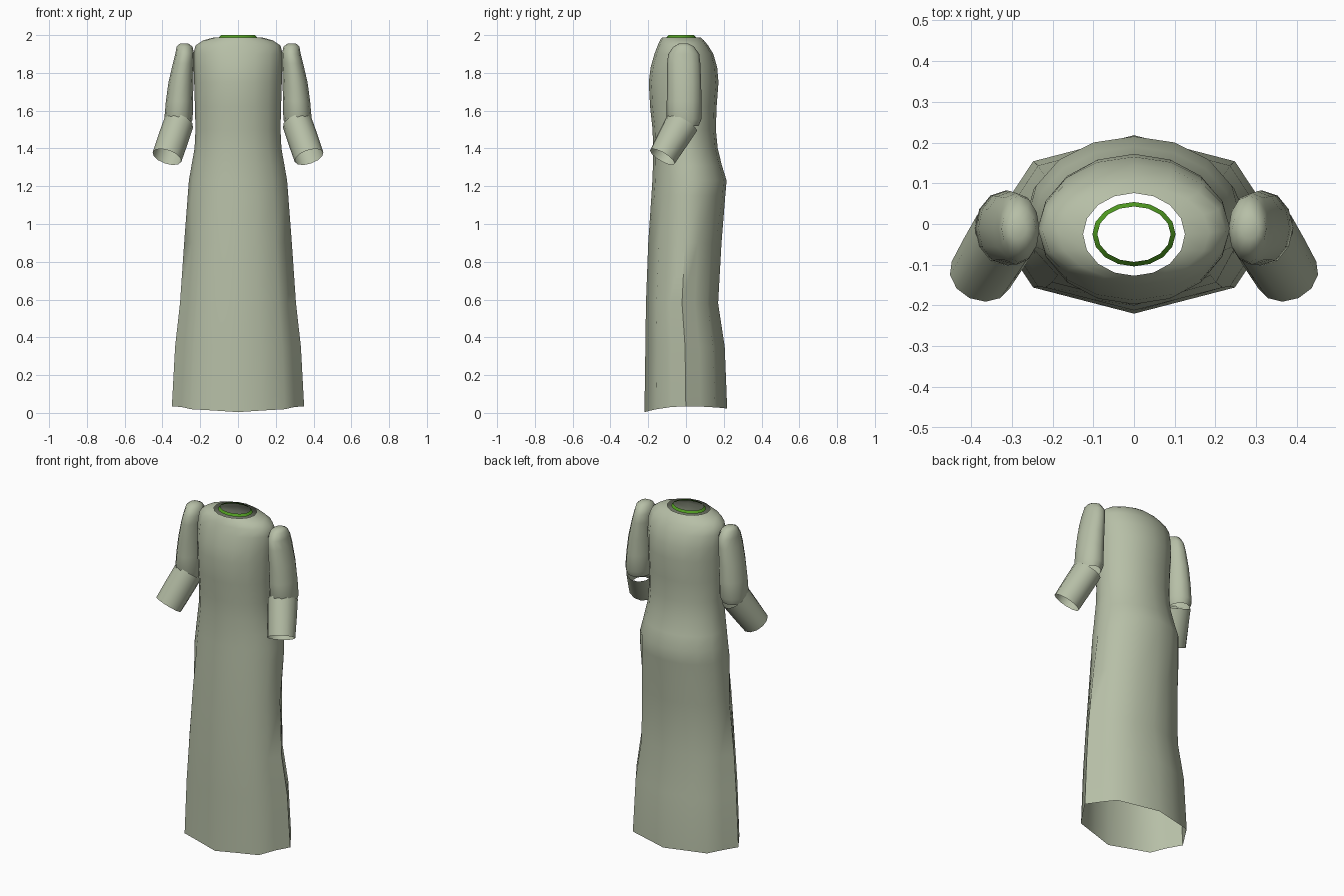
import bpy, bmesh, math
from mathutils import Vector

if "Cube" in bpy.data.objects:
    bpy.data.objects.remove(bpy.data.objects["Cube"])


def material(name, rgb):
    m = bpy.data.materials.new(name)
    m.diffuse_color = (*rgb, 1)
    m.use_nodes = True
    m.node_tree.nodes["Principled BSDF"].inputs["Base Color"].default_value = m.diffuse_color
    return m


sage = material("sage cloth", (0.47, 0.52, 0.385))
green = material("green trim", (0.08, 0.33, 0.015))


def loft(name, rings, mat, cap_start=False, angle=60):
    """Skin a list of equal-length point rings, from bottom to top."""
    bm = bmesh.new()
    vs = [[bm.verts.new(p) for p in ring] for ring in rings]
    n = len(vs[0])
    for a, b in zip(vs, vs[1:]):
        for i in range(n):
            j = (i + 1) % n
            bm.faces.new((a[i], a[j], b[j], b[i]))
    if cap_start:
        bm.faces.new(vs[0])
    bmesh.ops.recalc_face_normals(bm, faces=bm.faces)
    me = bpy.data.meshes.new(name)
    bm.to_mesh(me)
    bm.free()
    ob = bpy.data.objects.new(name, me)
    bpy.context.collection.objects.link(ob)
    me.materials.append(mat)
    bpy.context.view_layer.objects.active = ob
    ob.select_set(True)
    bpy.ops.object.shade_smooth_by_angle(angle=math.radians(angle))
    ob.select_set(False)
    return ob


def ellipse(c, u, v, n):
    c, u, v = Vector(c), Vector(u), Vector(v)
    return [c + u * math.cos(2 * math.pi * i / n) + v * math.sin(2 * math.pi * i / n)
            for i in range(n)]


# Gown body: height, half width, front y, back y
profile = [
    (0.035, 0.35, -0.22, 0.218), (0.35, 0.333, -0.215, 0.205),
    (0.58, 0.307, -0.212, 0.17), (0.9, 0.285, -0.20, 0.188),
    (1.15, 0.266, -0.183, 0.208), (1.23, 0.26, -0.178, 0.215),
    (1.31, 0.246, -0.175, 0.19), (1.4, 0.23, -0.174, 0.168),
    (1.5, 0.225, -0.177, 0.158), (1.62, 0.228, -0.19, 0.162),
    (1.75, 0.232, -0.197, 0.172), (1.83, 0.235, -0.187, 0.165),
    (1.9, 0.236, -0.167, 0.145), (1.945, 0.225, -0.15, 0.117),
    (1.972, 0.185, -0.138, 0.095), (1.988, 0.125, -0.127, 0.076),
]
rings = []
for k, (z, w, yf, yb) in enumerate(profile):
    ring = ellipse((0, (yf + yb) / 2, z), (w, 0, 0), (0, (yb - yf) / 2, 0), 16)
    if z < 1.0:  # the skirt is eight-sided
        for i in range(1, 16, 2):
            ring[i] = (ring[i - 1] + ring[(i + 1) % 16]) / 2
    if k == 0:   # hem dips at the front and a little at the back
        for p in ring:
            s = p.y / 0.22
            p.z -= (0.031 if s < 0 else 0.012) * s * s
    rings.append(ring)
loft("gown_body", rings, sage)

# Neck trim band
loft("neck_trim", [ellipse((0, -0.025, z), (a, 0, 0), (0, b, 0), 16)
                   for z, a, b in ((1.987, 0.102, 0.079), (2.0, 0.09, 0.068))], green)

# Upper sleeve: height, centre x, centre y, x radius, y radius
upper = [
    (1.955, 0.285, -0.012, 0.022, 0.025), (1.94, 0.283, -0.012, 0.042, 0.054),
    (1.9, 0.282, -0.012, 0.05, 0.082), (1.85, 0.289, -0.012, 0.056, 0.088),
    (1.75, 0.302, -0.01, 0.066, 0.09), (1.65, 0.31, -0.01, 0.072, 0.092),
    (1.555, 0.315, -0.01, 0.075, 0.092),
]
# Forearm axis and its cross-section directions
elbow, wrist = Vector((0.314, -0.02, 1.535)), Vector((0.376, -0.125, 1.355))
axis = (wrist - elbow).normalized()
u = axis.cross(Vector((0, 1, 0))).normalized()
if u.x < 0:
    u = -u
v = axis.cross(u).normalized()
if v.y < 0:
    v = -v

for side, s in (("right", 1), ("left", -1)):
    def flip(ring):
        return [Vector((p.x * s, p.y, p.z)) for p in ring]
    sleeve = [ellipse((x, y, z), (a, 0, 0), (0, b, 0), 12) for z, x, y, a, b in upper]
    # Rounded elbow end tucked around the forearm
    sleeve.append(ellipse((0.317, -0.008, 1.515), (0.062, 0, 0), (0, 0.075, 0.005), 12))
    loft(side + "_upper_sleeve", [flip(r) for r in sleeve], sage, True)
    cuff = [ellipse(elbow.lerp(wrist, t), u * a, v * b, 12)
            for t, a, b in ((0.0, 0.08, 0.09), (0.5, 0.081, 0.083), (1.0, 0.08, 0.075))]
    loft(side + "_forearm_sleeve", [flip(r) for r in cuff], sage)
